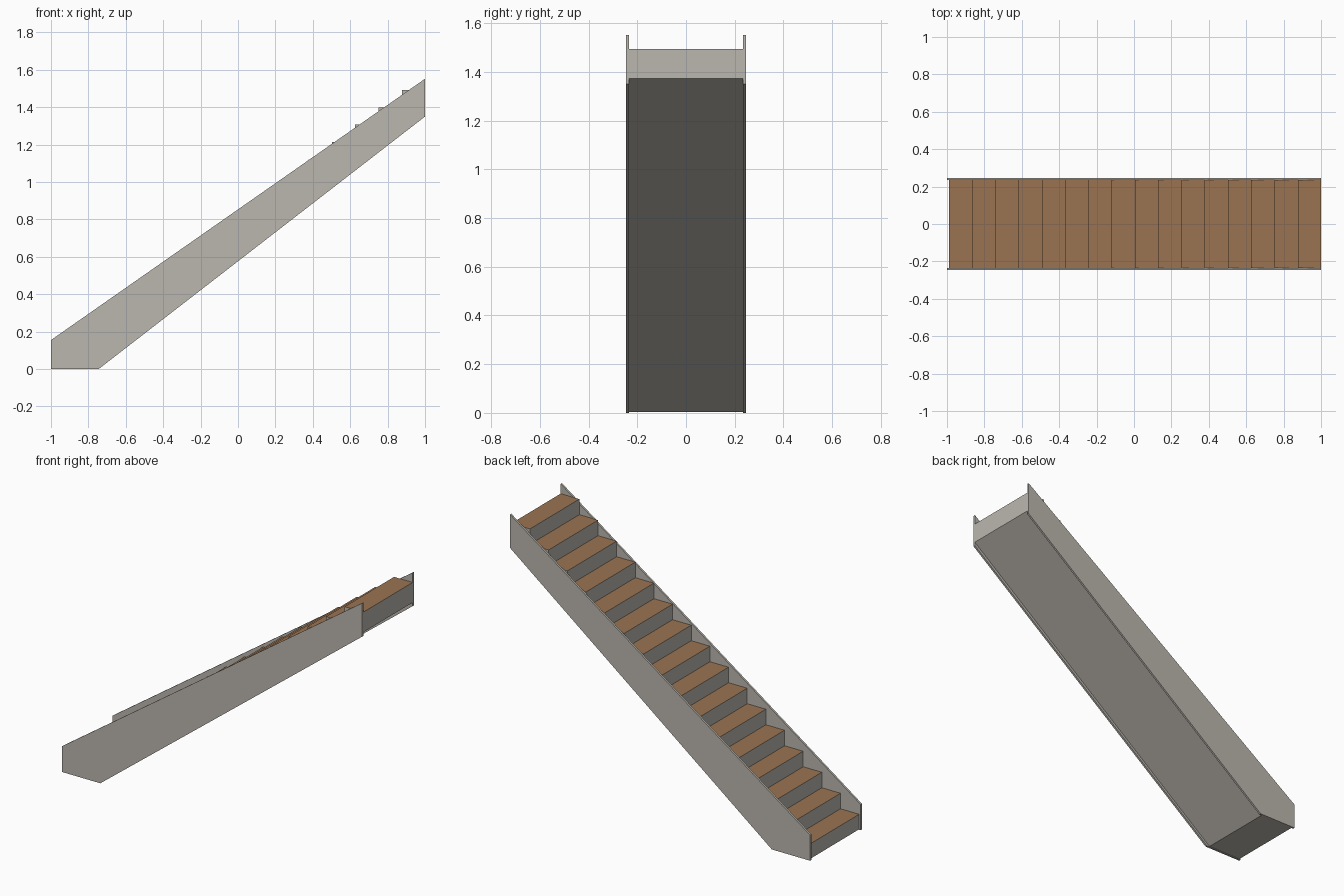
import bpy
import bmesh

cube = bpy.data.objects.get("Cube")
if cube:
    bpy.data.objects.remove(cube, do_unlink=True)


def make_material(name, color):
    mat = bpy.data.materials.new(name)
    mat.use_nodes = True
    mat.diffuse_color = color
    mat.node_tree.nodes["Principled BSDF"].inputs["Base Color"].default_value = color
    return mat


stone = make_material("warm grey", (0.50, 0.475, 0.43, 1))
wood = make_material("brown wood", (0.32, 0.175, 0.085, 1))


def extrude_profile(name, profile, y0, y1, materials):
    """Solid made by sweeping an x-z outline from y0 to y1."""
    bm = bmesh.new()
    face = bm.faces.new([bm.verts.new((x, y0, z)) for x, z in profile])
    swept = bmesh.ops.extrude_face_region(bm, geom=[face])
    verts = [g for g in swept["geom"] if isinstance(g, bmesh.types.BMVert)]
    bmesh.ops.translate(bm, verts=verts, vec=(0, y1 - y0, 0))
    bmesh.ops.recalc_face_normals(bm, faces=bm.faces)
    bm.normal_update()
    # Upward faces take the last material
    for f in bm.faces:
        f.material_index = len(materials) - 1 if f.normal.z > 0.9 else 0
    mesh = bpy.data.meshes.new(name)
    bm.to_mesh(mesh)
    bm.free()
    for mat in materials:
        mesh.materials.append(mat)
    obj = bpy.data.objects.new(name, mesh)
    bpy.context.collection.objects.link(obj)
    return obj


STEPS = 16
START, END = -0.99, 1.0
RUN = (END - START) / STEPS
RISE = 1.493 / STEPS
INNER, OUTER = 0.235, 0.247

# Flight of steps: sawtooth top with wooden treads, sloping soffit below
steps = [(START, 0.003)]
for i in range(STEPS):
    z = (i + 1) * RISE
    steps += [(START + i * RUN, z), (START + (i + 1) * RUN, z)]
steps += [(END, 1.372), (-0.765, 0.003)]
extrude_profile("stair_flight", steps, -INNER, INNER, [stone, wood])

# Side stringers
stringer = [(-1, 0), (-0.745, 0), (1, 1.35), (1, 1.552), (-1, 0.155)]
for name, side in (("left_stringer", 1), ("right_stringer", -1)):
    extrude_profile(name, stringer, side * INNER, side * OUTER, [stone])
